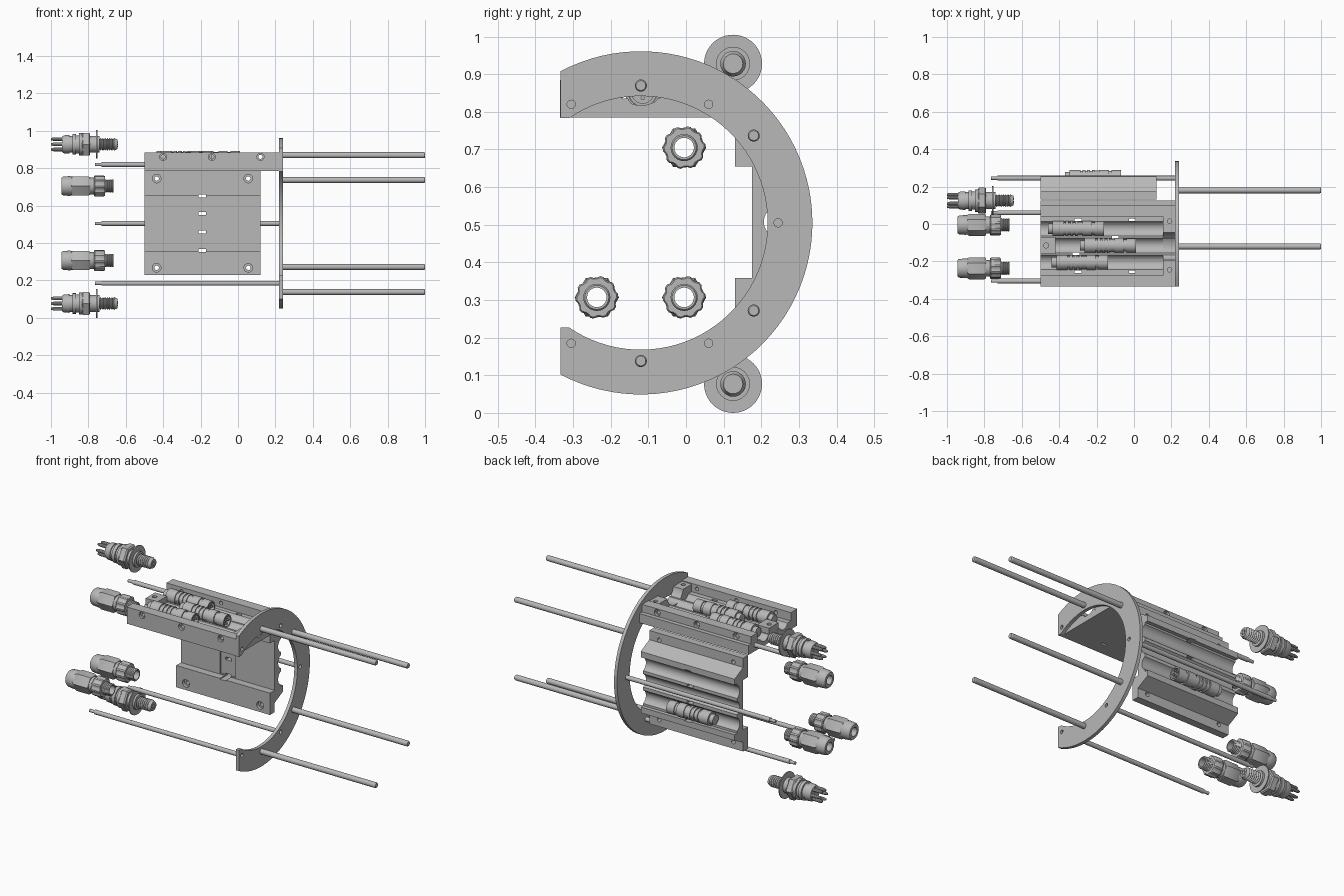
import bpy, bmesh, math
from mathutils import Matrix, Vector

cube = bpy.data.objects.get("Cube")
if cube:
    bpy.data.objects.remove(cube)

grey = bpy.data.materials.new("machined grey")
grey.use_nodes = True
GREY = (0.48, 0.48, 0.48, 1)
grey.diffuse_color = GREY
grey.node_tree.nodes["Principled BSDF"].inputs["Base Color"].default_value = GREY
parts = []


def finish(name, bm):
    bmesh.ops.recalc_face_normals(bm, faces=bm.faces)
    mesh = bpy.data.meshes.new(name)
    bm.to_mesh(mesh)
    bm.free()
    mesh.materials.append(grey)
    ob = bpy.data.objects.new(name, mesh)
    bpy.context.collection.objects.link(ob)
    parts.append(ob)
    return ob


def prism(name, outline, x0, x1):
    """Extrude a (y, z) outline along x."""
    bm = bmesh.new()
    face = bm.faces.new([bm.verts.new((x0, y, z)) for y, z in outline])
    new = bmesh.ops.extrude_face_region(bm, geom=[face])["geom"]
    bmesh.ops.translate(bm, vec=(x1 - x0, 0, 0),
                        verts=[v for v in new if isinstance(v, bmesh.types.BMVert)])
    return finish(name, bm)


def lathe(name, profile, y, z, sides=24, bore=0, tooth=1.0):
    """Revolve (x, radius) steps about an x axis, with an optional bore and teeth."""
    profile = list(profile)
    if bore:
        profile += [(profile[-1][0], bore), (profile[0][0], bore)]
    bm = bmesh.new()
    rings = []
    for x, r in profile:
        ring = []
        for i in range(sides):
            a = math.tau * i / sides
            rr = r * (tooth if i % 4 > 1 and r != bore else 1)
            ring.append(bm.verts.new((x, y + rr * math.cos(a), z + rr * math.sin(a))))
        rings.append(ring)
    pairs = list(zip(rings, rings[1:]))
    if bore:
        pairs.append((rings[-1], rings[0]))
    else:
        bm.faces.new(rings[0])
        bm.faces.new(rings[-1])
    for p, q in pairs:
        for i in range(sides):
            j = (i + 1) % sides
            bm.faces.new((p[i], p[j], q[j], q[i]))
    return finish(name, bm)


def cut(target, boxes=(), holes=()):
    """Cut boxes (low, high) and round holes (start, end, radius)."""
    bm = bmesh.new()
    for low, high in boxes:
        low, high = Vector(low), Vector(high)
        m = Matrix.Translation((low + high) / 2) @ Matrix.Diagonal((*(high - low), 1))
        bmesh.ops.create_cube(bm, size=1, matrix=m)
    for a, b, r in holes:
        a, b = Vector(a), Vector(b)
        m = Matrix.Translation((a + b) / 2) @ (b - a).to_track_quat("Z", "Y").to_matrix().to_4x4()
        bmesh.ops.create_cone(bm, cap_ends=True, segments=24, radius1=r, radius2=r,
                              depth=(b - a).length, matrix=m)
    cutter = finish("cutter", bm)
    parts.remove(cutter)
    cutter.hide_render = True
    mod = target.modifiers.new("cut", "BOOLEAN")
    mod.object, mod.solver, mod.use_self = cutter, "EXACT", True
    deps = bpy.context.evaluated_depsgraph_get()
    mesh = bpy.data.meshes.new_from_object(target.evaluated_get(deps))
    target.modifiers.clear()
    target.data = mesh
    bpy.data.objects.remove(cutter)


def troughs(centres, axis, ridge, r=0.043, steps=14):
    """Row of round troughs as (along, height) points."""
    a = math.asin((axis - ridge) / r)
    return [(c + r * math.cos(t), axis + r * math.sin(t)) for c in centres
            for t in (math.pi + a + (math.pi - 2 * a) * k / steps for k in range(steps + 1))]


# C-shaped end plate
CY, CZ, OUT, INN = -0.12, 0.505, 0.456, 0.337


def arc(r, edge, steps=64):
    a = math.acos((edge - CY) / r)
    return [(CY + r * math.cos(t), CZ + r * math.sin(t))
            for t in (-a + 2 * a * k / steps for k in range(steps + 1))]


inner = arc(INN, -0.31)
end_plate = prism("end_plate", arc(OUT, -0.334) + [(-0.334, inner[-1][1])] + inner[::-1]
                  + [(-0.334, inner[0][1])], 0.22, 0.24)
thin_rods = [(0.06, 0.82), (0.245, 0.505), (0.06, 0.185), (-0.305, 0.185)]
cut(end_plate, holes=[((0.2, y, z), (0.26, y, z), 0.011) for y, z in thin_rods + [(-0.305, 0.82)]])

# Upper tray with three troughs
rows = (-0.205, -0.115, -0.025)
tray = prism("upper_tray", [(-0.335, 0.785), (-0.335, 0.885), (-0.275, 0.885), (-0.275, 0.835)]
             + troughs(rows, 0.853, 0.835)
             + [(0.04, 0.835), (0.04, 0.885), (0.1, 0.885), (0.1, 0.84), (0.125, 0.84), (0.125, 0.785)],
             -0.5, 0.22)
slots = [(-0.3, 0.022), (-0.01, 0.022), (-0.3, -0.255), (-0.01, -0.255), (-0.1, -0.07), (-0.31, -0.16)]
rail = []
for x in (-0.4, -0.14, 0.12):
    rail += [((x, -0.4, 0.861), (x, 0.2, 0.861), 0.011),
             ((x, -0.4, 0.861), (x, -0.32, 0.861), 0.019),
             ((x, 0.085, 0.861), (x, 0.2, 0.861), 0.019)]
cut(tray, [((x - 0.018, y - 0.007, 0.7), (x + 0.018, y + 0.007, 0.9)) for x, y in slots], rail)

# Tray end block with round notch, and the boss at the other end
block = prism("tray_end_block", [(-0.276, 0.79), (-0.276, 0.88), (0.041, 0.88), (0.041, 0.79)], 0.155, 0.219)
cut(block, holes=[((0.1, CY, 0.892), (0.3, CY, 0.892), 0.075)]
    + [((0.19, y, 0.84), (0.19, y, 0.95), 0.012) for y in (0.015, -0.245)])
boss = prism("tray_boss", [(-0.16, 0.79), (-0.16, 0.87), (-0.07, 0.87), (-0.07, 0.79)], -0.499, -0.42)
cut(boss, holes=[((-0.47, -0.115, 0.83), (-0.47, -0.115, 0.95), 0.013)])

# Back plate with three troughs on its rear side
levels = (0.41, 0.508, 0.605)
rear = [(y, z) for z, y in troughs(levels, 0.25, 0.232)][::-1]
half = [(0.175, 0.655), (0.13, 0.655), (0.13, 0.785), (0.175, 0.785), (0.175, 0.73),
        (0.255, 0.69), (0.255, 0.655), (0.232, 0.655)]
back = prism("back_plate", half + rear + [(y, 1.013 - z) for y, z in half[::-1]], -0.5, 0.12)
screws = []
for x in (-0.435, 0.055):
    for z in (0.745, 0.268):
        screws += [((x, 0.1, z), (x, 0.3, z), 0.012), ((x, 0.1, z), (x, 0.148, z), 0.023)]
cut(back, [((-0.24, 0.16, 0.363), (-0.14, 0.183, 0.65))]
    + [((-0.21, 0.1, z - 0.008), (-0.17, 0.3, z + 0.008)) for z in (0.652, 0.557, 0.458, 0.361)], screws)

# Rods on both sides of the end plate
for y, z in [(-0.12, 0.87), (0.18, 0.737), (0.18, 0.272), (-0.12, 0.138)]:
    lathe("long_rod", [(0.23, 0.016), (0.995, 0.016), (1, 0.013)], y, z)
for y, z in thin_rods:
    lathe("thin_rod", [(-0.765, 0.009), (-0.73, 0.009), (-0.73, 0.013), (0.225, 0.013)], y, z)


# Ribbed inline connectors lying in the troughs
def inline_connector(x, y, z):
    prof = [(0, 0.028), (0.025, 0.028), (0.025, 0.04), (0.085, 0.04)]
    for k in range(3):
        s = 0.085 + 0.025 * k
        prof += [(s, 0.034), (s + 0.01, 0.034), (s + 0.01, 0.04), (s + 0.025, 0.04)]
    prof += [(0.16, 0.035), (0.185, 0.035), (0.185, 0.04), (0.235, 0.04), (0.235, 0.033),
             (0.25, 0.033), (0.25, 0.038), (0.3, 0.038), (0.3, 0.03), (0.28, 0.03)]
    lathe("inline_connector", [(x + dx, r) for dx, r in prof], y, z)
    for k in range(4):
        a = math.tau * k / 4
        lathe("contact_pin", [(x + 0.27, 0.006), (x + 0.298, 0.006)],
              y + 0.016 * math.cos(a), z + 0.016 * math.sin(a), 8)


for x, y in zip((-0.44, -0.29, -0.46), rows):
    inline_connector(x, y, 0.853)
inline_connector(-0.37, 0.25, levels[0])

# Hollow cable glands
for y, z in [(-0.005, 0.705), (-0.005, 0.307), (-0.237, 0.307)]:
    lathe("gland_cap", [(-0.945, 0.043), (-0.935, 0.05), (-0.9, 0.053), (-0.885, 0.05), (-0.8, 0.05),
                        (-0.79, 0.045), (-0.765, 0.045)], y, z, bore=0.026)
    lathe("gland_hex", [(-0.89, 0.054), (-0.88, 0.059), (-0.8, 0.059), (-0.79, 0.054)], y, z, 6, 0.03)
    lathe("gland_nut", [(-0.77, 0.053), (-0.765, 0.057), (-0.718, 0.057), (-0.712, 0.053)],
          y, z, 40, 0.03, 0.92)
    thread = [(-0.715 + 0.005 * k, 0.036 if k % 2 else 0.032) for k in range(11)]
    lathe("gland_thread", thread, y, z, bore=0.026)

# Panel plugs with pins, hex, washer and thread
for z in (0.928, 0.077):
    y = 0.125
    lathe("plug_body", [(-0.94, 0.042), (-0.93, 0.048), (-0.9, 0.05), (-0.9, 0.045), (-0.885, 0.045),
                        (-0.885, 0.055), (-0.865, 0.055), (-0.865, 0.048), (-0.85, 0.048),
                        (-0.85, 0.06), (-0.83, 0.06), (-0.79, 0.045), (-0.755, 0.045)], y, z)
    lathe("plug_hex", [(-0.835, 0.064), (-0.828, 0.07), (-0.797, 0.07), (-0.79, 0.064)], y, z, 6)
    lathe("plug_washer", [(-0.758, 0.077), (-0.752, 0.077)], y, z, 48)
    lathe("plug_collar", [(-0.752, 0.045), (-0.74, 0.045)], y, z)
    thread = [(-0.74 + 0.006 * k, 0.034 if k % 2 else 0.027) for k in range(14)]
    lathe("plug_thread", thread + [(-0.655, 0.03), (-0.645, 0.026)], y, z)
    for k in range(6):
        a = math.tau * k / 6
        c, s = math.cos(a), math.sin(a)
        lathe("plug_pin", [(-1, 0.006), (-0.985, 0.01), (-0.93, 0.01)], y + 0.032 * c, z + 0.032 * s, 10)
        lathe("socket_pin", [(-0.65, 0.004), (-0.642, 0.004)], y + 0.012 * c, z + 0.012 * s, 8)

# Smooth round surfaces, keep machined edges sharp
for ob in parts:
    ob.select_set(True)
bpy.context.view_layer.objects.active = parts[0]
bpy.ops.object.shade_smooth_by_angle(angle=math.radians(30))
